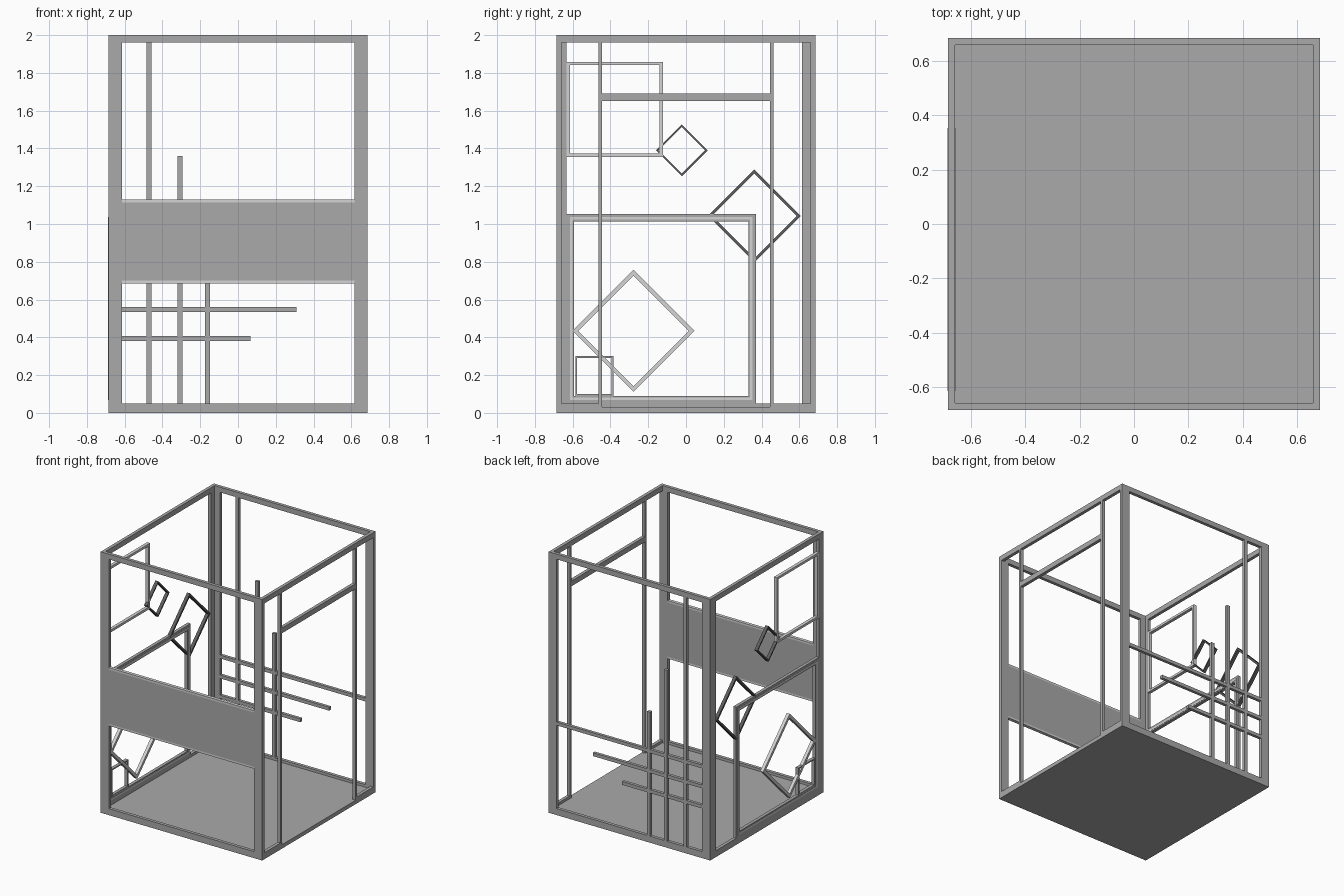
import bpy
import math

cube = bpy.data.objects.get("Cube")
if cube:
    bpy.data.objects.remove(cube, do_unlink=True)

HALF = 0.685      # half width of the room
DEPTH = 0.025     # wall thickness
IN = HALF - DEPTH
MID = HALF - DEPTH / 2
TOP, SILL = 1.96, 0.05


def material(name, value):
    m = bpy.data.materials.new(name)
    m.use_nodes = True
    colour = (value, value, value, 1)
    m.diffuse_color = colour
    m.node_tree.nodes["Principled BSDF"].inputs["Base Color"].default_value = colour
    return m


GREY = material("steel grey", 0.4)
LIGHT = material("light grey", 0.66)
DARK = material("dark grey", 0.11)


def mesh_object(name, verts, faces, mat):
    mesh = bpy.data.meshes.new(name)
    mesh.from_pydata(verts, [], faces)
    mesh.materials.append(mat)
    ob = bpy.data.objects.new(name, mesh)
    bpy.context.collection.objects.link(ob)
    return ob


def box(name, xs, ys, zs, mat=GREY):
    verts = [(x, y, z) for x in xs for y in ys for z in zs]
    faces = [(0, 1, 3, 2), (4, 6, 7, 5), (0, 4, 5, 1),
             (2, 3, 7, 6), (0, 2, 6, 4), (1, 5, 7, 3)]
    return mesh_object(name, verts, faces, mat)


def outline(name, y, z, w, h, bar, mat=GREY, angle=0, depth=DEPTH):
    """Hollow rectangle in the left-hand wall plane, centred at y, z."""
    verts, faces = [], []
    c, s = math.cos(angle), math.sin(angle)
    for x in (-MID - depth / 2, -MID + depth / 2):
        for inset in (0, bar):
            for sy, sz in ((-1, -1), (1, -1), (1, 1), (-1, 1)):
                a, b = sy * (w / 2 - inset), sz * (h / 2 - inset)
                verts.append((x, y + a * c - b * s, z + a * s + b * c))
    for i in range(4):
        j = (i + 1) % 4
        faces += [(i, i + 4, j + 4, j), (i + 8, j + 8, j + 12, i + 12),
                  (i, j, j + 8, i + 8), (i + 4, i + 12, j + 12, j + 4)]
    return mesh_object(name, verts, faces, mat)


def diamond(name, y, z, half, bar, mat):
    side = half * math.sqrt(2)
    outline(name, y, z, side, side, bar, mat, math.pi / 4)


# Floor slab
box("floor", (-IN, IN), (-IN, IN), (0, 0.03))

# Front and back frames: wide posts with rails
for label, ys in (("front", (-HALF, -IN)), ("back", (IN, HALF))):
    for side, xs in (("right", (-HALF, -0.615)), ("left", (0.617, HALF))):
        box(f"{label}_{side}_post", xs, ys, (0, 2))
    box(f"{label}_top_rail", (-0.615, 0.617), ys, (TOP, 2))
    box(f"{label}_bottom_rail", (-0.615, 0.617), ys, (0, SILL))

# Side rails
box("left_top_rail", (IN, HALF), (-IN, IN), (TOP, 2))
box("right_top_rail", (-HALF, -IN), (-IN, IN), (TOP, 2))
box("right_bottom_rail", (-HALF, -IN), (-IN, IN), (0, SILL))
box("right_wall_front_post", (-HALF, -IN), (-IN, -0.632), (SILL, TOP))
box("right_wall_back_post", (-HALF, -IN), (0.615, IN), (SILL, TOP))

# Doorway on the left side: jambs, lintel and lowered threshold
box("door_threshold", (IN, HALF), (-0.45, 0.45), (0, 0.03))
for label, s in (("front", -1), ("back", 1)):
    box(f"{label}_door_jamb", (IN, HALF), sorted((s * 0.446, s * 0.463)), (SILL, TOP))
    box(f"{label}_door_sill", (IN, HALF), sorted((s * 0.446, s * IN)), (0, SILL))
box("door_lintel", (IN, HALF), (-0.446, 0.446), (1.65, 1.69))

# Front panel with light edge trims
FRONT = (-HALF, -IN)
box("front_panel", (-0.615, 0.617), FRONT, (0.70, 1.115))
box("front_panel_top_trim", (-0.615, 0.617), FRONT, (1.115, 1.13), LIGHT)
box("front_panel_bottom_trim", (-0.615, 0.617), FRONT, (0.685, 0.70), LIGHT)

# Crossing bars on the back wall
BACK = (IN, HALF)
for i, (x, top) in enumerate(((-0.471, TOP), (-0.307, 1.36), (-0.162, 1.0))):
    box(f"back_upright_{i + 1}", (x - 0.013, x + 0.013), BACK, (SILL, top))
for i, (z, end) in enumerate(((0.393, 0.065), (0.547, 0.31), (0.70, 0.617))):
    box(f"back_crossbar_{i + 1}", (-0.615, end), (IN + 0.001, HALF - 0.001),
        (z - 0.013, z + 0.013))

# Square outlines on the right-hand wall
outline("large_square", -0.131, 0.552, 1.002, 1.004, 0.04)
outline("large_square_inlay", -0.131, 0.552, 0.968, 0.97, 0.014, LIGHT, depth=DEPTH + 0.004)
outline("upper_square", -0.377, 1.607, 0.51, 0.503, 0.018, LIGHT)
outline("small_square", -0.485, 0.195, 0.2, 0.21, 0.009)

# Diamond outlines on the right-hand wall
diamond("small_diamond", -0.022, 1.39, 0.137, 0.01, DARK)
diamond("middle_diamond", 0.362, 1.043, 0.245, 0.015, DARK)
diamond("lower_diamond", -0.278, 0.434, 0.323, 0.022, LIGHT)
